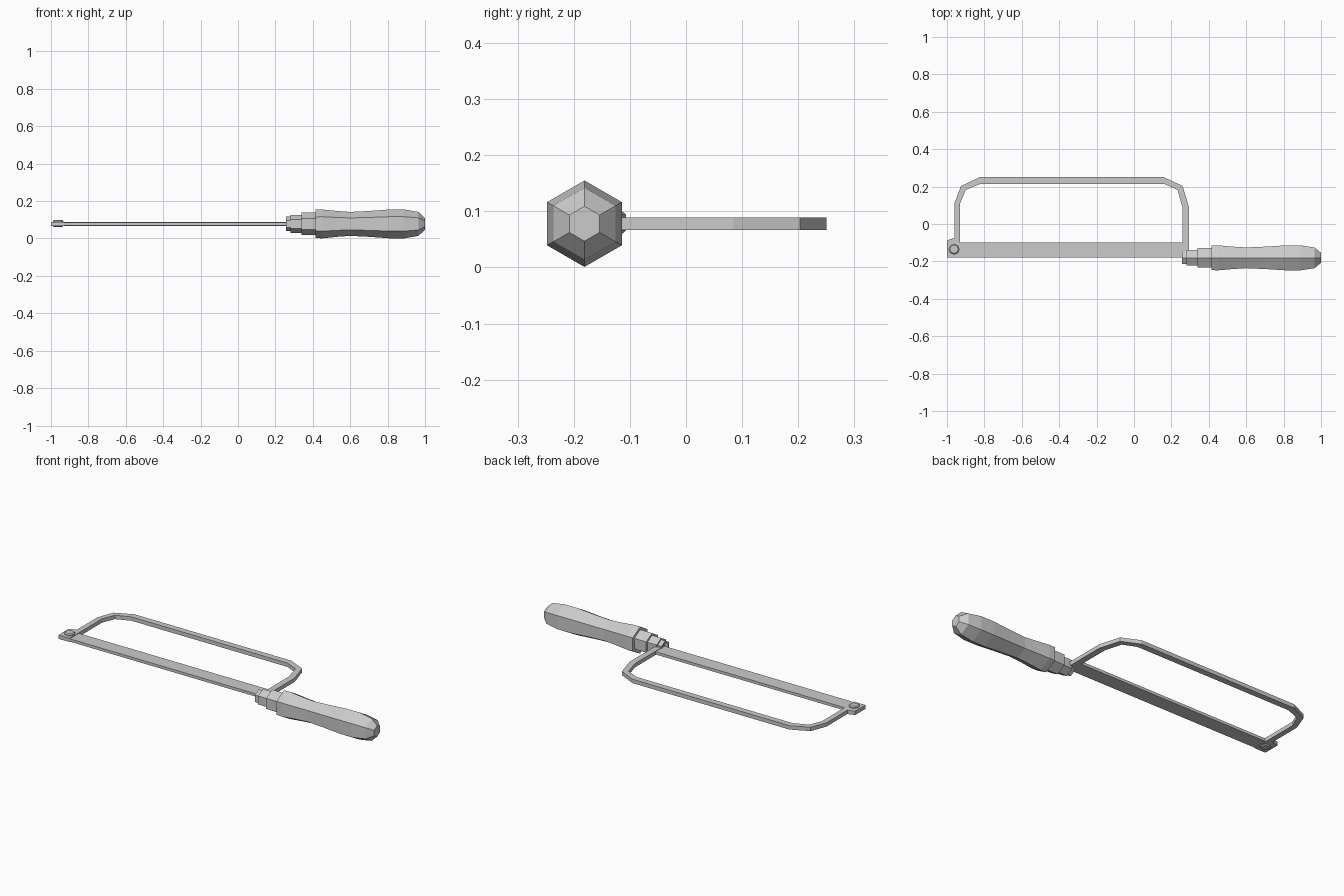
import bpy
import bmesh
from math import cos, sin, pi

cube = bpy.data.objects.get("Cube")
if cube:
    bpy.data.objects.remove(cube)

GREY = (0.6, 0.6, 0.6, 1)
metal = bpy.data.materials.new("plain_grey")
metal.use_nodes = True
metal.diffuse_color = GREY
metal.node_tree.nodes["Principled BSDF"].inputs["Base Color"].default_value = GREY

MID_Z = 0.078       # height of the saw's middle plane
HANDLE_Y = -0.181   # handle axis


def finish(name, bm):
    bmesh.ops.recalc_face_normals(bm, faces=bm.faces)
    mesh = bpy.data.meshes.new(name)
    bm.to_mesh(mesh)
    bm.free()
    mesh.materials.append(metal)
    obj = bpy.data.objects.new(name, mesh)
    bpy.context.collection.objects.link(obj)
    return obj


def slab(name, outline, thickness):
    """Extrude a flat xy outline evenly about the middle plane."""
    bm = bmesh.new()
    low = MID_Z - thickness / 2
    face = bm.faces.new([bm.verts.new((x, y, low)) for x, y in outline])
    new = bmesh.ops.extrude_face_region(bm, geom=[face])["geom"]
    verts = [v for v in new if isinstance(v, bmesh.types.BMVert)]
    bmesh.ops.translate(bm, verts=verts, vec=(0, 0, thickness))
    return finish(name, bm)


def hex_turning(name, profile):
    """Loft hexagons of (x, radius) along the handle axis, with capped ends."""
    bm = bmesh.new()
    rings = []
    for x, r in profile:
        rings.append([bm.verts.new((x, HANDLE_Y + r * sin(k * pi / 3),
                                    MID_Z + r * cos(k * pi / 3))) for k in range(6)])
    for a, b in zip(rings, rings[1:]):
        for k in range(6):
            n = (k + 1) % 6
            bm.faces.new((a[k], a[n], b[n], b[k]))
    bm.faces.new(rings[0])
    bm.faces.new(rings[-1])
    return finish(name, bm)


# Bent frame: outer edge one way, inner edge back
outer = [(-0.96, -0.12), (-0.96, 0.11), (-0.925, 0.203), (-0.825, 0.25),
         (0.16, 0.25), (0.26, 0.203), (0.295, 0.085), (0.295, -0.18)]
inner = [(0.26, -0.18), (0.26, 0.085), (0.233, 0.182), (0.16, 0.215),
         (-0.82, 0.215), (-0.9, 0.182), (-0.93, 0.11), (-0.93, -0.12)]
slab("frame", outer + inner, 0.022)

# Blade and the clamp tab at its far end
slab("blade", [(-0.95, -0.18), (0.27, -0.18), (0.27, -0.098), (-0.95, -0.098)], 0.016)
slab("blade_clamp", [(-1, -0.18), (-0.93, -0.18), (-0.93, -0.098),
                     (-0.96, -0.075), (-1, -0.088)], 0.022)

# Clamp bolt with a chamfered head on both sides
bm = bmesh.new()
bmesh.ops.create_cone(bm, cap_ends=True, segments=8, radius1=0.028, radius2=0.028, depth=0.038)
rims = [e for e in bm.edges if abs(e.verts[0].co.z - e.verts[1].co.z) < 0.001]
bmesh.ops.bevel(bm, geom=rims, offset=0.005, segments=1, affect='EDGES')
bmesh.ops.translate(bm, verts=bm.verts, vec=(-0.962, -0.135, MID_Z + 0.002))
finish("clamp_bolt", bm)

# Stepped ferrule with a hollow mouth
hex_turning("ferrule", [(0.275, 0.028), (0.257, 0.028), (0.257, 0.039), (0.282, 0.039),
                        (0.282, 0.048), (0.34, 0.048), (0.34, 0.06), (0.42, 0.06)])

# Swelling hand grip
hex_turning("handle", [(0.415, 0.06), (0.415, 0.076), (0.45, 0.077), (0.53, 0.069),
                       (0.6, 0.064), (0.7, 0.069), (0.81, 0.077), (0.89, 0.077),
                       (0.965, 0.064), (1.0, 0.031)])
